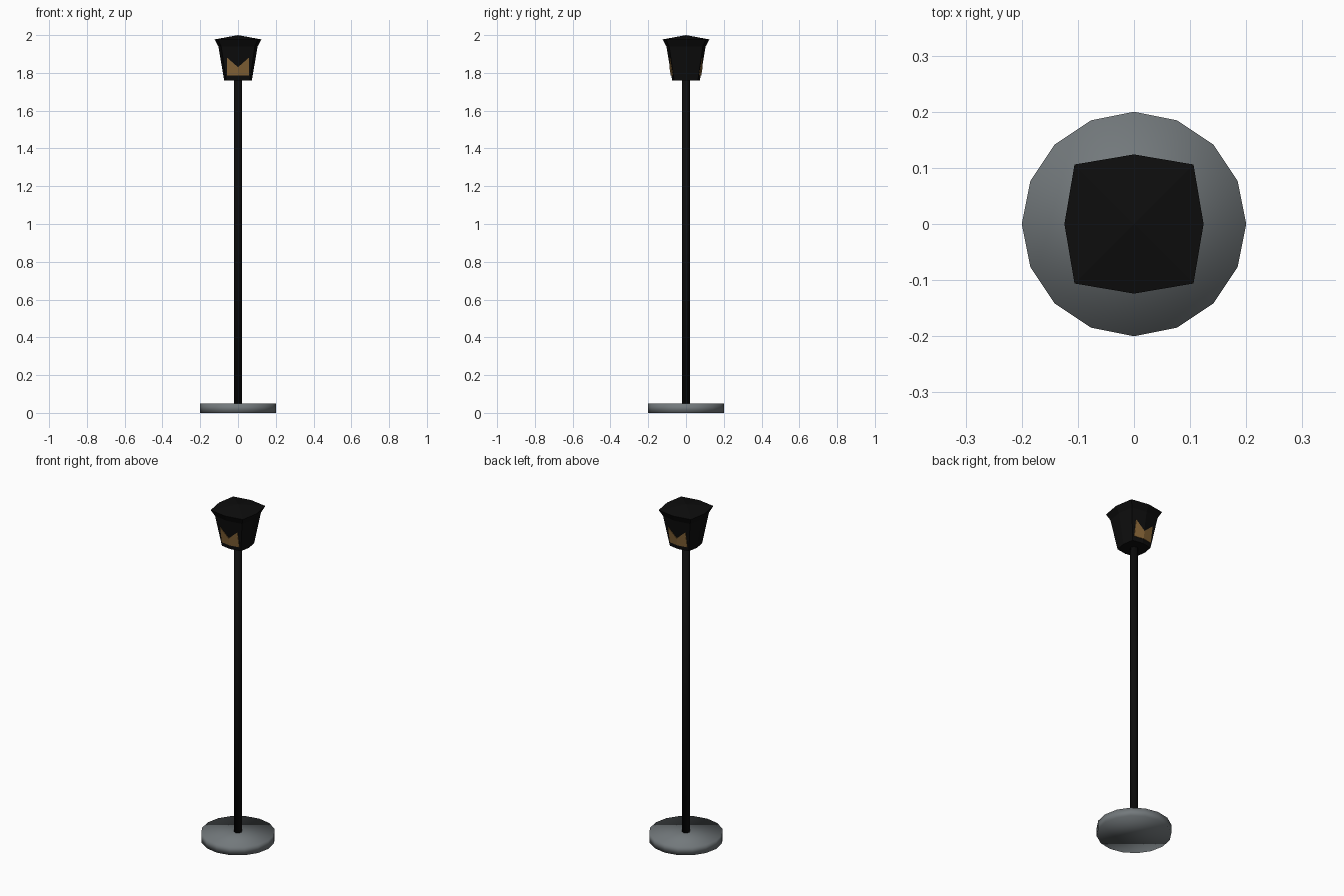
import bpy, bmesh, math

if "Cube" in bpy.data.objects:
    bpy.data.objects.remove(bpy.data.objects["Cube"])


def material(name, rgb):
    m = bpy.data.materials.new(name)
    m.diffuse_color = (*rgb, 1)
    m.use_nodes = True
    m.node_tree.nodes["Principled BSDF"].inputs["Base Color"].default_value = m.diffuse_color
    return m


BLACK = material("black metal", (0.004, 0.004, 0.004))
GREY = material("grey stone", (0.17, 0.19, 0.20))
GOLD = material("dull gold", (0.25, 0.135, 0.04))


def make_object(name, bm, mat, smooth=False):
    bmesh.ops.recalc_face_normals(bm, faces=bm.faces)
    for f in bm.faces:
        f.smooth = smooth
    me = bpy.data.meshes.new(name)
    bm.to_mesh(me)
    bm.free()
    me.materials.append(mat)
    ob = bpy.data.objects.new(name, me)
    bpy.context.collection.objects.link(ob)
    return ob


def loft(bm, rings):
    """Skin a list of equal-length vertex loops."""
    n = len(rings[0])
    for a, b in zip(rings, rings[1:]):
        for i in range(n):
            j = (i + 1) % n
            bm.faces.new((a[i], a[j], b[j], b[i]))


def cylinder(name, sides, radius, z0, z1, mat):
    bm = bmesh.new()
    rings = [[bm.verts.new((radius * math.cos(2 * math.pi * i / sides),
                            radius * math.sin(2 * math.pi * i / sides), z))
              for i in range(sides)] for z in (z0, z1)]
    loft(bm, rings)
    bm.faces.new(rings[0])
    bm.faces.new(rings[1])
    return make_object(name, bm, mat, True)


# Base disc and pole
cylinder("base", 16, 0.2, 0.0, 0.05, GREY)
cylinder("pole", 8, 0.021, 0.04, 1.77, BLACK)

# Lamp head: bulged square rings that widen, flare and close in a low peak
CORNER = 0.855
OUTLINE = [(1, 0), (CORNER, CORNER), (0, 1), (-CORNER, CORNER),
           (-1, 0), (-CORNER, -CORNER), (0, -1), (CORNER, -CORNER)]
Z0, R0, Z1, R1 = 1.76, 0.073, 1.94, 0.104
bm = bmesh.new()
rings = [[bm.verts.new((x * r, y * r, z)) for x, y in OUTLINE]
         for z, r in ((Z0, R0), (Z1, R1), (1.977, 0.124))]
loft(bm, rings)
bm.faces.new(rings[0])
peak = bm.verts.new((0, 0, 2.0))
for i in range(8):
    bm.faces.new((rings[2][i], rings[2][(i + 1) % 8], peak))
make_object("lamp_head", bm, BLACK)

# Thin notched plates following the bent front and back faces
HALF = [(0, 1.785), (0.057, 1.785), (0.057, 1.88), (0, 1.83)]
for name, side in (("front_plate", -1), ("back_plate", 1)):
    bm = bmesh.new()
    layers = []
    for lift in (-0.002, 0.003):
        for sx in (-1, 1):
            vs = []
            for x, z in HALF:
                r = R0 + (R1 - R0) * (z - Z0) / (Z1 - Z0)
                y = r - x * (1 - CORNER) / CORNER + lift
                vs.append(bm.verts.new((sx * x, side * y, z)))
            bm.faces.new(vs)
            layers.append(vs)
    # outer rim, skipping the shared centre line
    for inner, outer in zip(layers[:2], layers[2:]):
        for i in range(3):
            bm.faces.new((inner[i], inner[i + 1], outer[i + 1], outer[i]))
    bmesh.ops.remove_doubles(bm, verts=bm.verts, dist=0.0001)
    make_object(name, bm, GOLD)
